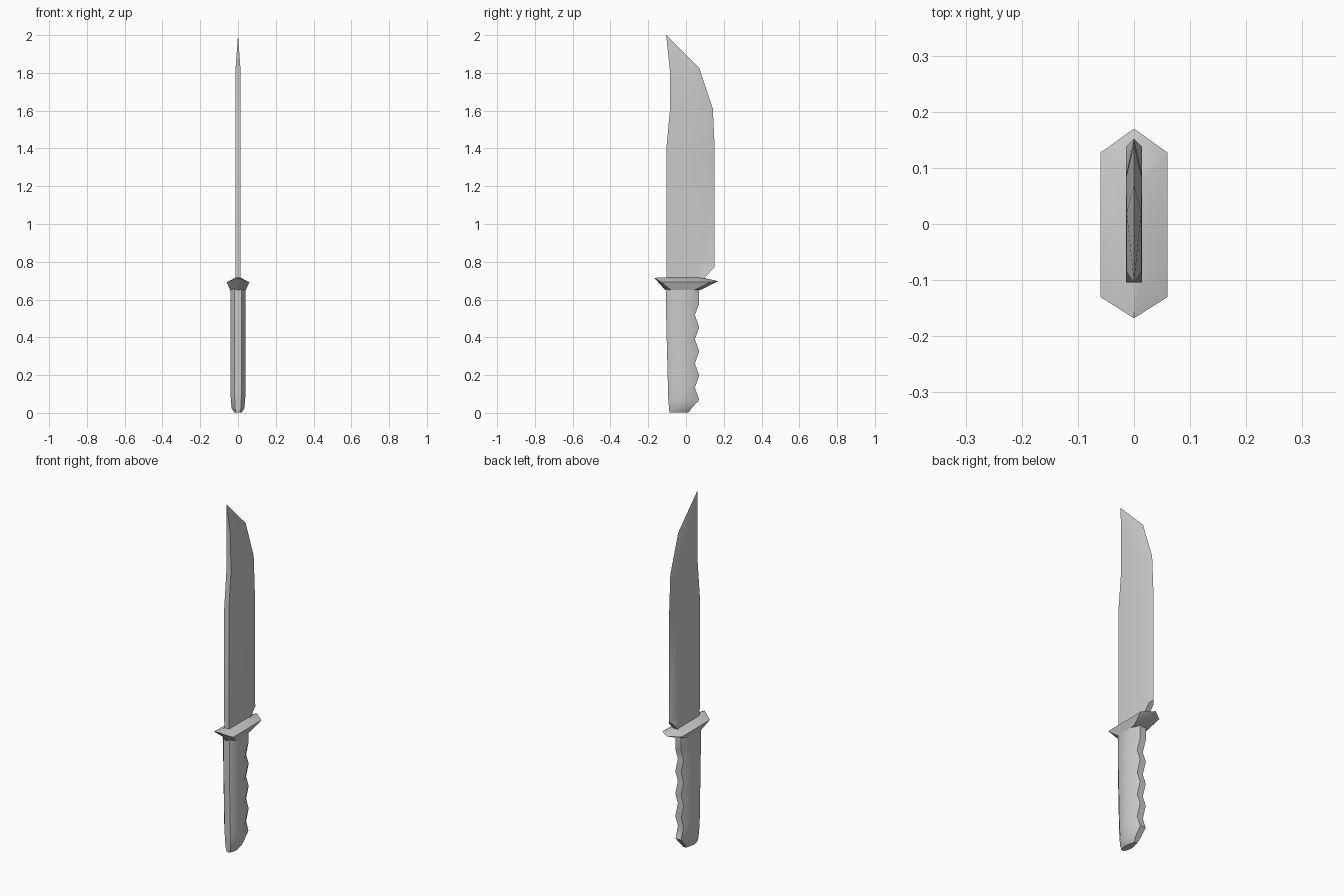
import bpy, bmesh, math

if "Cube" in bpy.data.objects:
    bpy.data.objects.remove(bpy.data.objects["Cube"])


def loft(name, rings, angle):
    """Skin a list of equal-length point rings and cap both ends."""
    bm = bmesh.new()
    vs = [[bm.verts.new(p) for p in ring] for ring in rings]
    n = len(rings[0])
    for a, b in zip(vs, vs[1:]):
        for i in range(n):
            j = (i + 1) % n
            bm.faces.new((a[i], a[j], b[j], b[i]))
    bm.faces.new(vs[0][::-1])
    bm.faces.new(vs[-1])
    bmesh.ops.remove_doubles(bm, verts=bm.verts, dist=0.0005)
    bmesh.ops.recalc_face_normals(bm, faces=bm.faces)
    me = bpy.data.meshes.new(name)
    bm.to_mesh(me)
    bm.free()
    ob = bpy.data.objects.new(name, me)
    bpy.context.collection.objects.link(ob)
    bpy.ops.object.select_all(action='DESELECT')
    ob.select_set(True)
    bpy.context.view_layer.objects.active = ob
    bpy.ops.object.shade_smooth_by_angle(angle=math.radians(angle))
    return ob


def mirrored(half):
    """Close a half outline (x >= 0) into a ring symmetric about x = 0."""
    return half + [(-x, y, z) for x, y, z in reversed(half)]


# Handle: octagonal section with finger grooves and a rounded butt
def grip_ring(z, back, front, hw):
    k = hw * 0.45
    return mirrored([(k, back, z), (hw, back + 0.03, z),
                     (hw, front - 0.045, z), (k, front, z)])


rings = [grip_ring(0.002, -0.088, 0.012, 0.02),
         grip_ring(0.025, -0.09, 0.03, 0.034)]
for i in range(8):
    z = 0.07 + i * 0.064
    rings.append(grip_ring(z, -0.092 - 0.013 * min(1, z / 0.5),
                           0.047 if i % 2 else 0.07, 0.038 if i == 0 else 0.041))
rings += [grip_ring(0.58, -0.105, 0.07, 0.041), grip_ring(0.66, -0.105, 0.07, 0.041)]
loft("handle", rings, 50)


# Guard: stretched hexagon flaring from the handle, with a ridge on top
def guard_ring(hw, y0, y1, tip0, tip1, z, z0, z1):
    return [(0, tip0, z0), (hw, y0, z), (hw, y1, z),
            (0, tip1, z1), (-hw, y1, z), (-hw, y0, z)]


loft("guard", [
    guard_ring(0.041, -0.08, 0.045, -0.11, 0.075, 0.65, 0.65, 0.65),
    guard_ring(0.06, -0.13, 0.127, -0.168, 0.17, 0.692, 0.715, 0.697),
    guard_ring(0.012, -0.10, 0.07, -0.11, 0.085, 0.717, 0.717, 0.717)], 35)

# Blade rows: spine y,z / bevel start y,z / edge y,z / half thickness / edge half thickness
T = 0.0145
rows = [
    (-0.103, 0.70, 0.050, 0.70, 0.085, 0.70, T, T),
    (-0.104, 0.785, 0.075, 0.785, 0.137, 0.757, T, T),
    (-0.104, 0.785, 0.075, 0.785, 0.152, 0.772, T, 0),
    (-0.104, 1.40, 0.085, 1.40, 0.152, 1.40, T, 0),
    (-0.085, 1.60, 0.082, 1.58, 0.142, 1.61, T, 0),
    (-0.086, 1.82, 0.020, 1.80, 0.070, 1.825, T * 0.9, 0),
    (-0.105, 2.00, -0.105, 2.00, -0.105, 2.00, 0, 0),
]
loft("blade", [mirrored([(t, sy, sz), (t, by, bz), (e, ey, ez)])
               for sy, sz, by, bz, ey, ez, t, e in rows], 40)
